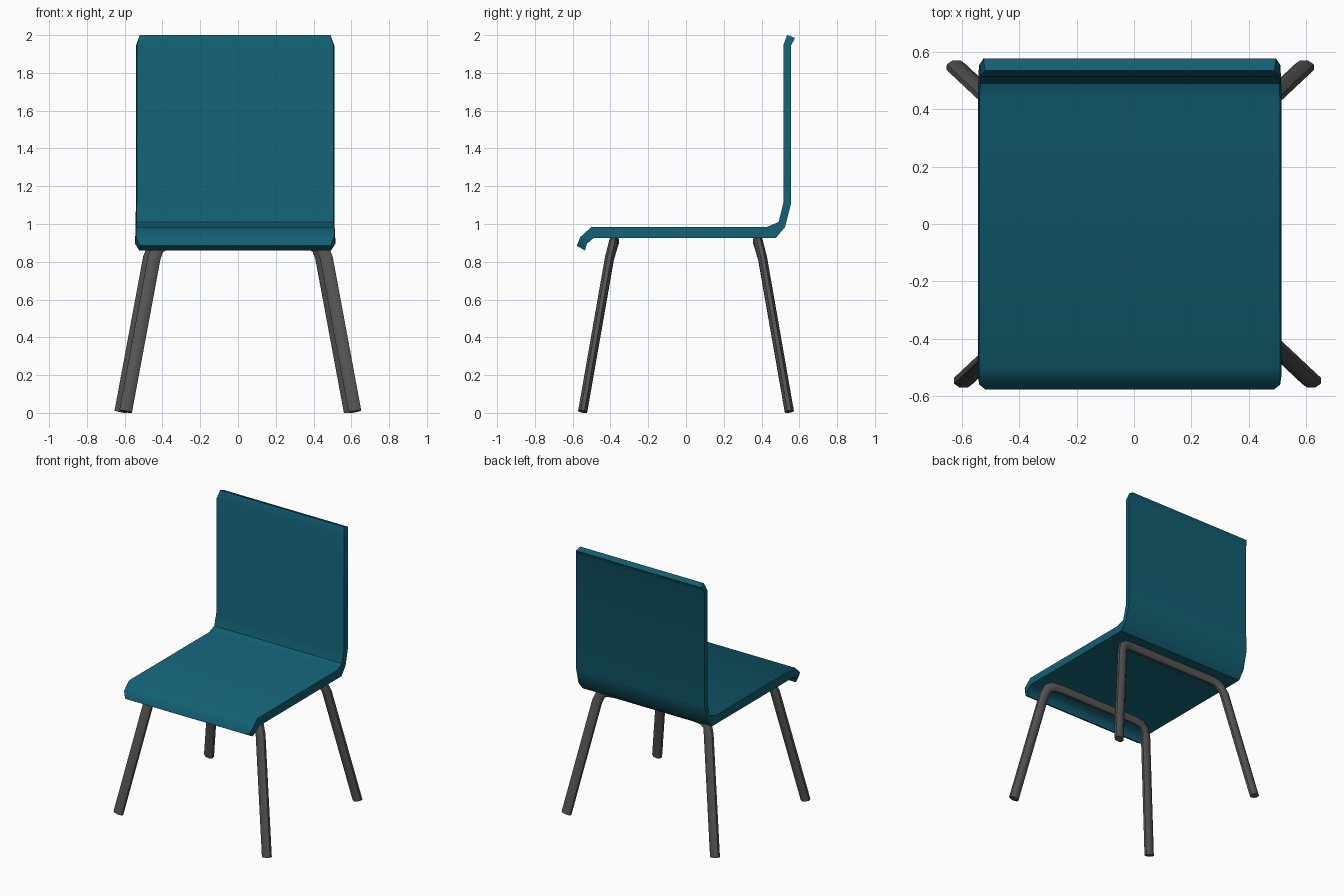
import bpy, bmesh, math
from mathutils import Vector

if "Cube" in bpy.data.objects:
    bpy.data.objects.remove(bpy.data.objects["Cube"])


def material(name, rgb):
    m = bpy.data.materials.new(name)
    m.diffuse_color = (*rgb, 1)
    m.use_nodes = True
    m.node_tree.nodes["Principled BSDF"].inputs["Base Color"].default_value = m.diffuse_color
    return m


def skin(name, rings, mat, angle):
    """Join closed rings of points into one capped solid."""
    bm = bmesh.new()
    loops = [[bm.verts.new(p) for p in ring] for ring in rings]
    for a, b in zip(loops, loops[1:]):
        for i in range(len(a)):
            j = (i + 1) % len(a)
            bm.faces.new((a[i], a[j], b[j], b[i]))
    bm.faces.new(loops[0])
    bm.faces.new(loops[-1])
    bmesh.ops.recalc_face_normals(bm, faces=bm.faces)
    me = bpy.data.meshes.new(name)
    bm.to_mesh(me)
    bm.free()
    me.materials.append(mat)
    ob = bpy.data.objects.new(name, me)
    bpy.context.collection.objects.link(ob)
    bpy.ops.object.select_all(action='DESELECT')
    ob.select_set(True)
    bpy.context.view_layer.objects.active = ob
    bpy.ops.object.shade_smooth_by_angle(angle=math.radians(angle))
    return ob


teal = material("teal_shell", (0.006, 0.115, 0.17))
dark = material("dark_metal", (0.09, 0.09, 0.09))

# Seat and backrest shell: upper (y, z), under (y, z), half width
stations = [
    ((-0.578, 0.885), (-0.535, 0.86), 0.508),
    ((-0.56, 0.93), (-0.525, 0.895), 0.53),
    ((-0.50, 0.985), (-0.49, 0.925), 0.53),
    ((0.43, 0.985), (0.475, 0.925), 0.529),
    ((0.49, 1.01), (0.525, 0.985), 0.527),
    ((0.515, 1.11), (0.555, 1.105), 0.526),
    ((0.515, 1.945), (0.555, 1.945), 0.525),
    ((0.535, 2.0), (0.578, 1.985), 0.51),
]
CX = -0.015
rings = []
for (y1, z1), (y2, z2), w in stations:
    n = w - 0.005
    rings.append([(CX - n, y1, z1), (CX + n, y1, z1),
                  (CX + w, y2, z2), (CX - w, y2, z2)])
skin("seat_shell", rings, teal, 50)

# Leg frames: two legs bent into a crossbar under the seat
half_path = [(0.607, 0.547, 0.007), (0.456, 0.405, 0.82), (0.436, 0.39, 0.873),
             (0.395, 0.383, 0.9), (0.32, 0.38, 0.907)]


def leg_frame(name, side, offset, sides=8, rx=0.034, ry=0.024):
    path = [Vector((x + offset, side * y, z)) for x, y, z in half_path]
    path += [Vector((offset - x, side * y, z)) for x, y, z in reversed(half_path)]
    rings = []
    for i, p in enumerate(path):
        t = Vector()
        if i > 0:
            t += (p - path[i - 1]).normalized()
        if i < len(path) - 1:
            t += (path[i + 1] - p).normalized()
        t.normalize()
        u = Vector((0, 1, 0)).cross(t).normalized()
        v = t.cross(u)
        ring = []
        for k in range(sides):
            a = 2 * math.pi * (k + 0.5) / sides
            # Scale so that the flats sit on the given radii
            s = 1 / math.cos(math.pi / sides)
            ring.append(p + u * (rx * s * math.cos(a)) + v * (ry * s * math.sin(a)))
        rings.append(ring)
    skin(name, rings, dark, 50)


leg_frame("front_leg_frame", -1, 0.012)
leg_frame("back_leg_frame", 1, -0.013)
